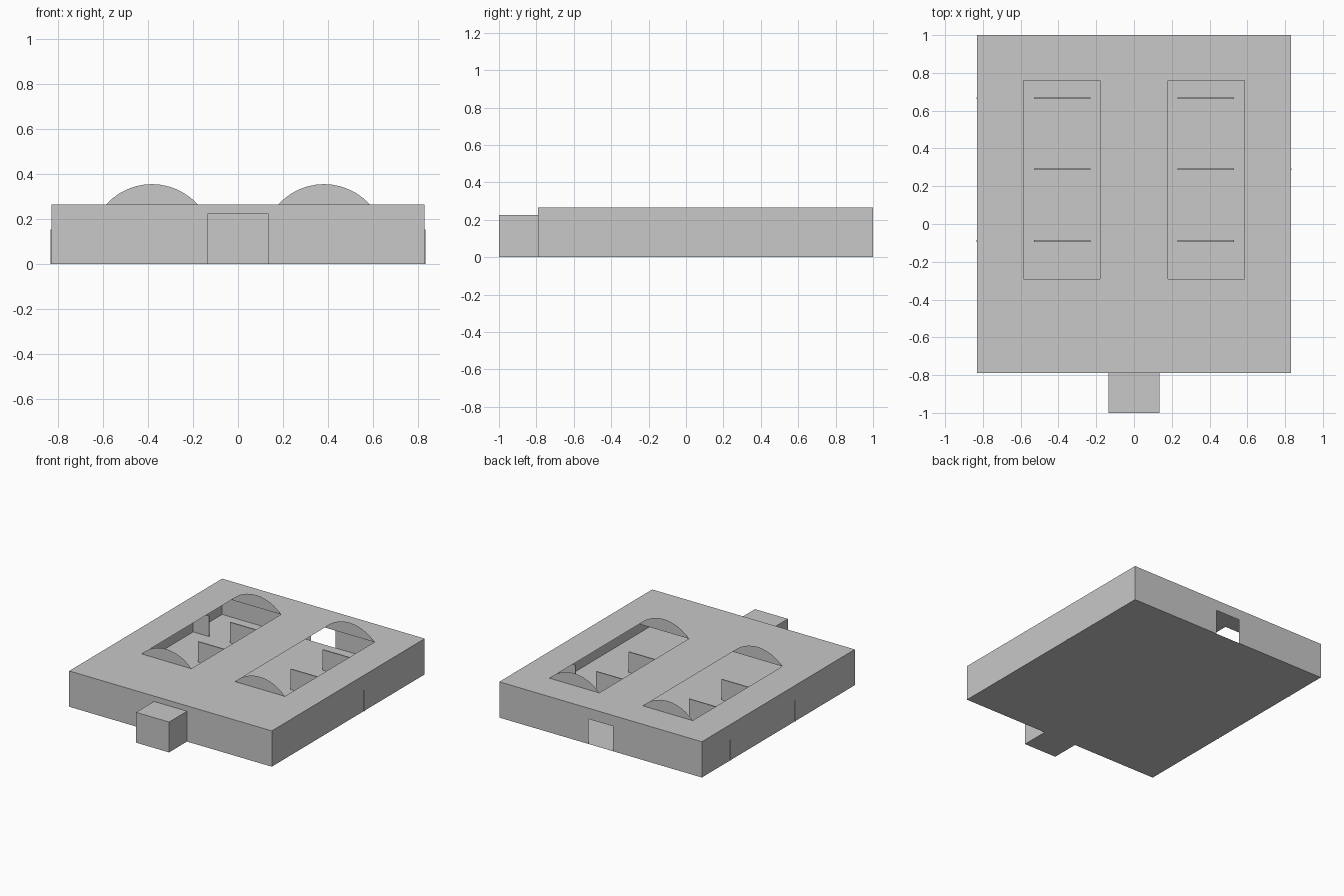
import bpy, bmesh, math
from mathutils import Vector

cube = bpy.data.objects.get("Cube")
if cube:
    bpy.data.objects.remove(cube, do_unlink=True)

grey = bpy.data.materials.new("light_grey")
grey.use_nodes = True
COLOUR = (0.58, 0.58, 0.58, 1)
grey.diffuse_color = COLOUR
grey.node_tree.nodes["Principled BSDF"].inputs["Base Color"].default_value = COLOUR

# Main dimensions
HALF_W, FRONT, BACK, HEIGHT = 0.83, -0.79, 1.0, 0.265
IN, OUT = 0.18, 0.586             # skylight opening, side to side
SKY_FRONT, SKY_BACK = -0.29, 0.76  # skylight opening, front to back
DOOR_W, DOOR_H = 0.10, 0.185
PANEL_H, PANEL_T = 0.152, 0.008


def finish(name, bm):
    mesh = bpy.data.meshes.new(name)
    bm.to_mesh(mesh)
    bm.free()
    mesh.materials.append(grey)
    obj = bpy.data.objects.new(name, mesh)
    bpy.context.collection.objects.link(obj)
    return obj


def sheet(name, us, vs, place, outward, holes=()):
    """Flat sheet on grid lines us and vs, leaving out the cells in holes."""
    bm = bmesh.new()
    for i in range(len(us) - 1):
        for j in range(len(vs) - 1):
            if (i, j) in holes:
                continue
            corners = [(us[i], vs[j]), (us[i + 1], vs[j]),
                       (us[i + 1], vs[j + 1]), (us[i], vs[j + 1])]
            bm.faces.new([bm.verts.new(place(u, v)) for u, v in corners])
    bmesh.ops.remove_doubles(bm, verts=bm.verts, dist=1e-5)
    bm.normal_update()
    for face in bm.faces:
        if face.normal.dot(Vector(outward)) < 0:
            face.normal_flip()
    return finish(name, bm)


def box(name, x0, x1, y0, y1, z1, open_back=False):
    bm = bmesh.new()
    bmesh.ops.create_cube(bm, size=1)
    for v in bm.verts:
        v.co = (x1 if v.co.x > 0 else x0,
                y1 if v.co.y > 0 else y0,
                z1 if v.co.z > 0 else 0)
    if open_back:
        back = [f for f in bm.faces if f.normal.y > 0.9]
        bmesh.ops.delete(bm, geom=back, context="FACES_ONLY")
    return finish(name, bm)


# Thin shell of the hall
wide, deep, tall = (-HALF_W, HALF_W), (FRONT, BACK), (0, HEIGHT)
sheet("floor", wide, deep, lambda x, y: (x, y, 0), (0, 0, -1))
sheet("roof", (-HALF_W, -OUT, -IN, IN, OUT, HALF_W),
      (FRONT, SKY_FRONT, SKY_BACK, BACK),
      lambda x, y: (x, y, HEIGHT), (0, 0, 1), holes=((1, 1), (3, 1)))
sheet("front_wall", wide, tall, lambda x, z: (x, FRONT, z), (0, -1, 0))
sheet("back_wall", (-HALF_W, -DOOR_W, DOOR_W, HALF_W), (0, DOOR_H, HEIGHT),
      lambda x, z: (x, BACK, z), (0, 1, 0), holes=((1, 0),))
for side, s in (("left", 1), ("right", -1)):
    sheet(side + "_wall", deep, tall,
          lambda y, z: (s * HALF_W, y, z), (s, 0, 0))

# Entrance block at the front
box("entrance_block", -0.135, 0.135, -1.0, FRONT, 0.225, open_back=True)


# Arched end plates of the skylights
def arch(name, cx, y, outward_y, rise=0.09, steps=12):
    half = (OUT - IN) / 2
    radius = (half * half + rise * rise) / (2 * rise)
    spread = math.asin(half / radius)
    bm = bmesh.new()
    verts = []
    for k in range(steps + 1):
        a = spread * (2 * k / steps - 1)
        z = HEIGHT + rise - radius * (1 - math.cos(a))
        verts.append(bm.verts.new((cx + radius * math.sin(a), y, z)))
    face = bm.faces.new(verts)
    face.normal_update()
    if face.normal.y * outward_y < 0:
        face.normal_flip()
    return finish(name, bm)


for side, s in (("left", 1), ("right", -1)):
    centre = s * (IN + OUT) / 2
    arch(side + "_skylight_front", centre, SKY_FRONT, -1)
    arch(side + "_skylight_back", centre, SKY_BACK, 1)

# Free-standing panels, and stub panels on alternating side walls
for row, y in enumerate((-0.09, 0.29, 0.665)):
    y0, y1 = y - PANEL_T / 2, y + PANEL_T / 2
    for side, s in (("left", 1), ("right", -1)):
        c = s * 0.38
        box(f"{side}_display_panel_{row + 1}", c - 0.15, c + 0.15, y0, y1, PANEL_H)
    x0, x1 = (0.70, 0.834) if row == 1 else (-0.834, -0.70)
    box(f"wall_panel_{row + 1}", x0, x1, y0, y1, PANEL_H)
